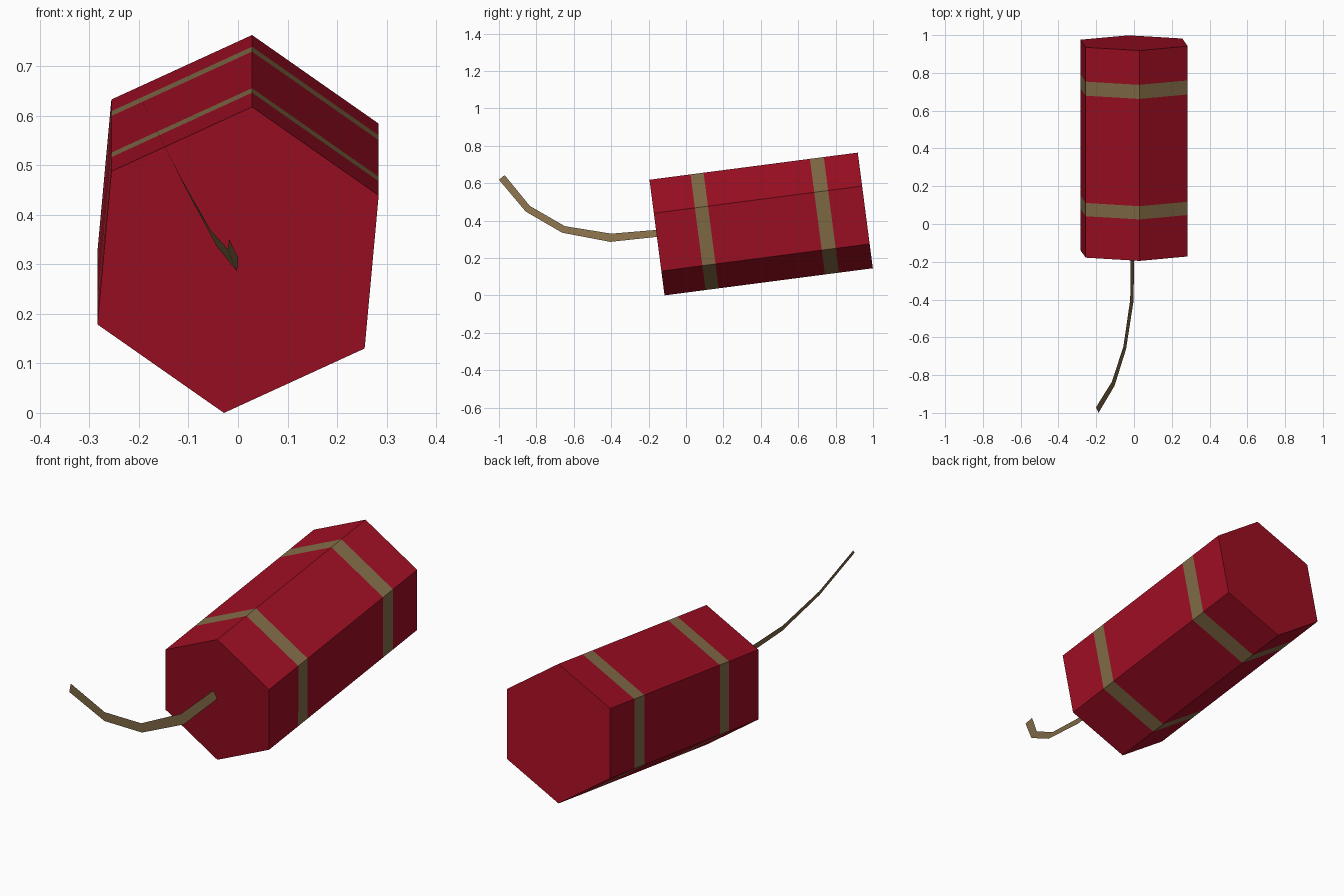
import bpy, bmesh, math
from mathutils import Matrix, Vector

if "Cube" in bpy.data.objects:
    bpy.data.objects.remove(bpy.data.objects["Cube"])


def material(name, color):
    m = bpy.data.materials.new(name)
    m.diffuse_color = (*color, 1)
    m.use_nodes = True
    m.node_tree.nodes["Principled BSDF"].inputs["Base Color"].default_value = m.diffuse_color
    return m


red = material("deep red", (0.345, 0.0045, 0.0165))
tan = material("tan cord", (0.225, 0.150, 0.063))


def finish(name, bm, mats):
    mesh = bpy.data.meshes.new(name)
    bm.to_mesh(mesh)
    bm.free()
    for m in mats:
        mesh.materials.append(m)
    obj = bpy.data.objects.new(name, mesh)
    bpy.context.collection.objects.link(obj)
    return obj


# Tilted six-sided stick, cut into rings so two of the segments become bands
LENGTH, RADIUS, TWIST = 1.123, 0.313, math.radians(5.2)
place = Matrix.Translation((0, -0.155, 0.309)) @ Matrix.Rotation(math.radians(7.42), 4, 'X')
bm = bmesh.new()
rings = []
for t in (0, 0.197, 0.260, 0.770, 0.837, 1):
    ring = []
    for i in range(6):
        a = TWIST + i * math.pi / 3
        ring.append(bm.verts.new(place @ Vector(
            (RADIUS * math.sin(a), t * LENGTH, RADIUS * math.cos(a)))))
    rings.append(ring)
for s, (r0, r1) in enumerate(zip(rings, rings[1:])):
    for i in range(6):
        j = (i + 1) % 6
        f = bm.faces.new((r0[i], r0[j], r1[j], r1[i]))
        f.material_index = 1 if s in (1, 3) else 0
bm.faces.new(rings[0])
bm.faces.new(rings[-1])
bmesh.ops.recalc_face_normals(bm, faces=bm.faces)
finish("stick", bm, (red, tan))

# Fuse: a thin, slightly leaning ribbon (upper edge point, lower edge point)
edges = [
    ((-0.018, -0.157, 0.350), (0.000, -0.153, 0.313)),
    ((-0.020, -0.400, 0.330), (-0.002, -0.405, 0.286)),
    ((-0.056, -0.648, 0.370), (-0.042, -0.662, 0.335)),
    ((-0.117, -0.835, 0.478), (-0.103, -0.857, 0.448)),
    ((-0.201, -0.970, 0.643), (-0.188, -1.000, 0.618)),
]
bm = bmesh.new()
pairs = [[bm.verts.new(p) for p in e] for e in edges]
for (u0, l0), (u1, l1) in zip(pairs, pairs[1:]):
    bm.faces.new((u0, u1, l1, l0))
finish("fuse", bm, (tan,))
